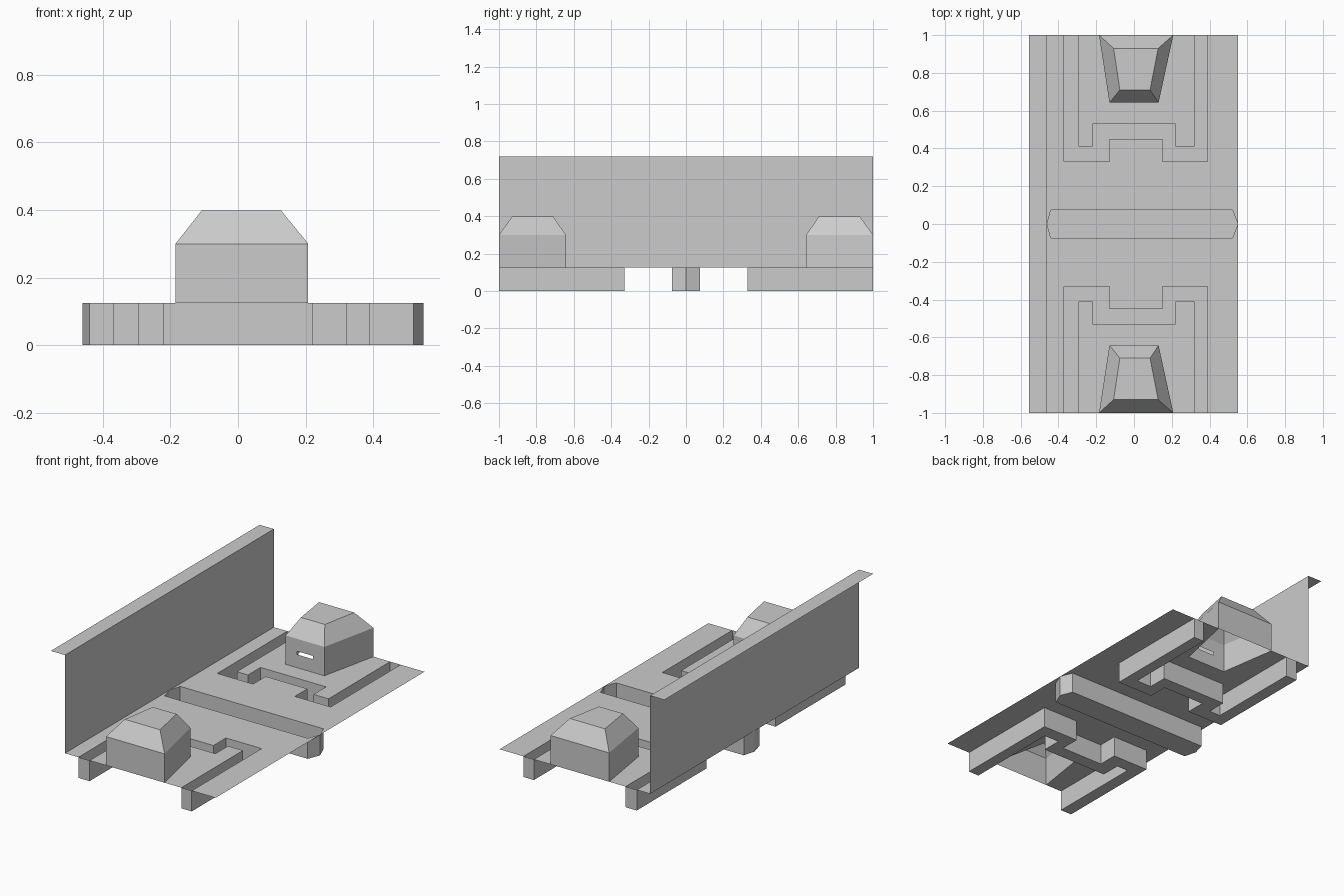
import bpy

if "Cube" in bpy.data.objects:
    bpy.data.objects.remove(bpy.data.objects["Cube"])

FLOOR = 0.125   # height of the deck sheet


def sheet(name, faces, mirror=True):
    """Thin flat-faced surface from polygons, optionally mirrored front to back."""
    verts, polys = [], []
    for face in faces:
        polys.append(range(len(verts), len(verts) + len(face)))
        verts += face
    mesh = bpy.data.meshes.new(name)
    mesh.from_pydata(verts, [], [list(p) for p in polys])
    obj = bpy.data.objects.new(name, mesh)
    bpy.context.collection.objects.link(obj)
    if mirror:
        mod = obj.modifiers.new("mirror_y", 'MIRROR')
        mod.use_axis = (False, True, False)
        mod.use_mirror_merge = False
    return obj


def at(points, z):
    return [(x, y, z) for x, y in points]


def bands(low, high):
    """Quads joining two closed loops."""
    n = len(low)
    return [[low[i], low[(i + 1) % n], high[(i + 1) % n], high[i]] for i in range(n)]


def channel(name, outline, mirror):
    """Open-topped trough hanging below the deck."""
    low, high = at(outline, 0), at(outline, FLOOR)
    sheet(name, bands(low, high) + [low], mirror)


# Outlines of the troughs
outer = [(-.37, -1), (-.37, -.33), (-.13, -.33), (-.13, -.45),
         (.15, -.45), (.15, -.33), (.39, -.33), (.39, -1)]
inner = [(.32, -1), (.32, -.41), (.22, -.41), (.22, -.53),
         (-.22, -.53), (-.22, -.41), (-.295, -.41), (-.295, -1)]
cross = [(-.46, 0), (-.44, -.075), (.52, -.075), (.55, 0), (.52, .075), (-.44, .075)]
channel("bracket_channel", outer + inner, True)
channel("cross_channel", cross, False)

# Deck with openings above the troughs and below the housings
base = [(-.185, -1), (.208, -1), (.13, -.642), (-.13, -.642)]
deck_outer = [(-.46, -1)] + cross[:4] + [(.55, -1)] + outer[::-1]
deck_inner = inner + [base[0], base[3], base[2], base[1]]
sheet("deck", [at(deck_outer, FLOOR), at(deck_inner, FLOOR)])

# Housings: upright walls, sloped shoulders, flat cap, slot in the inward wall
top = [(-.108, -.93), (.128, -.93), (.085, -.71), (-.075, -.71)]
b0, b1, b2 = at(base, FLOOR), at(base, 0.3), at(top, 0.398)
walls = bands(b0, b1)
inward = walls.pop(2)
slot = [(.055, -.642, .205), (-.055, -.642, .205),
        (-.055, -.642, .225), (.055, -.642, .225)]
sheet("housing", walls + bands(inward, slot) + bands(b1, b2) + [b2])

# Tall side wall with its outward lip
sheet("side_wall", [[(-.46, -1, FLOOR), (-.46, 1, FLOOR), (-.46, 1, .72), (-.46, -1, .72)]], False)
sheet("wall_lip", [[(-.46, -1, .72), (-.46, 1, .72), (-.555, 1, .72), (-.555, -1, .72)]], False)
